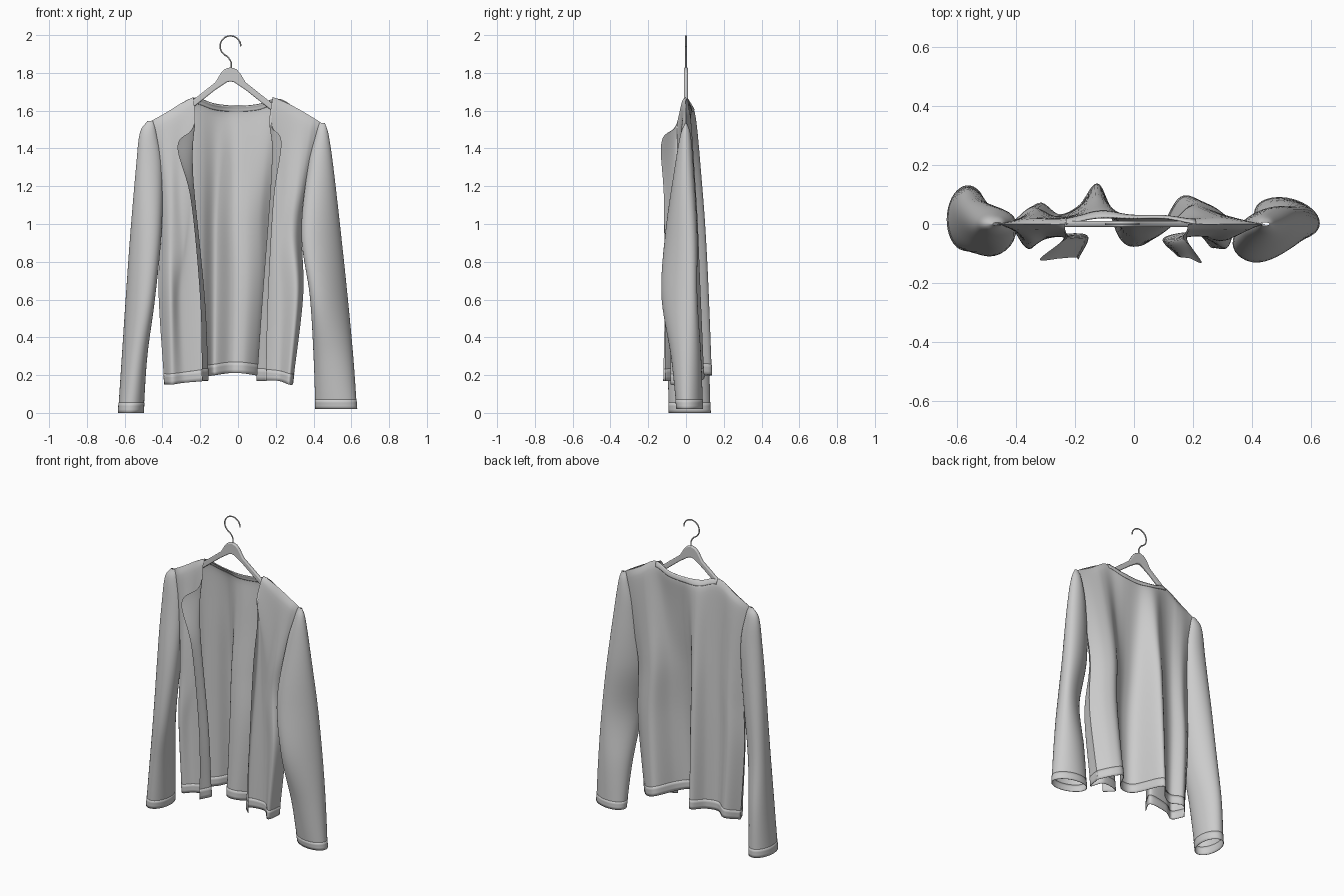
import bpy, bmesh, math
from mathutils import Vector

if "Cube" in bpy.data.objects:
    bpy.data.objects.remove(bpy.data.objects["Cube"], do_unlink=True)

UNIT = 0.01  # guide curves are written in hundredths

grey = bpy.data.materials.new("plain_grey")
grey.use_nodes = True
shade = (0.6, 0.6, 0.6, 1)
grey.diffuse_color = shade
grey.node_tree.nodes["Principled BSDF"].inputs["Base Color"].default_value = shade


def spline(points, t):
    """Smooth curve through the points, with t running from start to end."""
    pts = [Vector(p) for p in points]
    last = len(pts) - 1
    i = min(int(t * last), last - 1)
    f = t * last - i
    b, c = pts[i], pts[i + 1]
    a = pts[i - 1] if i > 0 else b * 2 - c
    d = pts[i + 2] if i + 2 <= last else c * 2 - b
    return b + (c - a) * (f / 2) + (a * 2 - b * 5 + c * 4 - d) * (f * f / 2) \
        + (b * 3 - a - c * 3 + d) * (f ** 3 / 2)


def finish(name, bm):
    mesh = bpy.data.meshes.new(name)
    bm.to_mesh(mesh)
    bm.free()
    mesh.materials.append(grey)
    obj = bpy.data.objects.new(name, mesh)
    bpy.context.scene.collection.objects.link(obj)
    return obj


def smooth(obj, angle=60):
    bpy.ops.object.select_all(action="DESELECT")
    obj.select_set(True)
    bpy.context.view_layer.objects.active = obj
    bpy.ops.object.shade_smooth_by_angle(angle=math.radians(angle))


def sheet(name, surface, across, down, u_range=(0, 1), t_range=(0, 1), thick=0):
    """Cloth grid sampled from surface(u, t); optional thickness for bands."""
    bm = bmesh.new()
    rows = []
    for j in range(down + 1):
        t = t_range[0] + (t_range[1] - t_range[0]) * j / down
        row = []
        for i in range(across + 1):
            u = u_range[0] + (u_range[1] - u_range[0]) * i / across
            row.append(bm.verts.new(surface(u, t) * UNIT))
        rows.append(row)
    for upper, lower in zip(rows, rows[1:]):
        for i in range(across):
            bm.faces.new((upper[i], lower[i], lower[i + 1], upper[i + 1]))
    bmesh.ops.remove_doubles(bm, verts=bm.verts, dist=0.0001)
    bmesh.ops.recalc_face_normals(bm, faces=bm.faces)
    obj = finish(name, bm)
    if thick:
        mod = obj.modifiers.new("thickness", "SOLIDIFY")
        mod.thickness = thick
        mod.offset = 0
    smooth(obj)


def with_hem(name, band_name, surface, across, down):
    sheet(name, surface, across, down)
    sheet(band_name, surface, across, 3, t_range=(0.97, 1), thick=0.003)


def shoulder_puff(edge, t):
    """Room for the hanger just below the shoulder line, fading at the side seam."""
    return 1.7 * min(1, 6 * edge) * (1 - math.exp(-70 * t))


# Side seams shared by the back and the front panels, tucked into the sleeves
side_right = [(-47, 0, 154), (-43, 0, 120), (-41.5, 0, 92), (-42, 0, 62), (-39, 0, 15)]
side_left = [(45, 0, 153), (38, 0, 120), (34, 0, 95), (34.5, 0, 62), (29, 1, 15)]

# Back panel: shoulders and neckline blend into a rippled hem (depth, rise)
neckline = [(0, 0), (0, 6), (0, 13), (2, 10), (2, 9), (2, 10), (0, 13), (0, 6), (0, 0)]
ripple = [(0, 0), (7, 2), (3, 3), (6, 4), (13, 5), (-5, 6), (-8, 6), (-3, 5), (8, 4), (7, 2), (0, 0)]


def back_surface(u, t):
    p = spline(side_right, t).lerp(spline(side_left, t), u)
    top, hem = spline(neckline, u), spline(ripple, u)
    p.y += top.x * (1 - t) + hem.x * t ** 0.7 + shoulder_puff(min(u, 1 - u), t) * (1 - t)
    p.z += top.y * (1 - t) + hem.y * t
    return p


with_hem("back_panel", "back_hem_band", back_surface, 72, 60)
sheet("neck_band", back_surface, 30, 4, u_range=(0.26, 0.74), t_range=(0, 0.022), thick=0.006)


# Front panels: guides run side seam, ridge, valley, inner fold, turned-back edge
def front_surface(guides):
    def surface(u, t):
        p = spline([spline(g, t) for g in guides], u)
        p.y -= shoulder_puff(u, t) * (1 - t)
        return p
    return surface


right_guides = [
    side_right,
    [(-38, 0, 159), (-36, -4, 120), (-36, -6, 90), (-36, -8, 62), (-35, -7, 15)],
    [(-30, 0, 164), (-30, -3, 120), (-29, -4, 90), (-30, -4, 62), (-28, -4, 16)],
    [(-24, 0, 167), (-23, -3, 152), (-24, -4, 139), (-23, -4, 113), (-18, -4, 60), (-16, -4, 17)],
    [(-24, 0, 167), (-24, -4, 151), (-32, -11, 141), (-25, -11, 113), (-20, -11, 60), (-19, -12, 17)],
]
left_guides = [
    side_left,
    [(37, 0, 158), (32, -4, 120), (29, -5, 95), (31, -8, 62), (27, -8, 15)],
    [(28, 0, 163), (25, -3, 120), (22, -3, 95), (22, -3, 62), (21, -3, 17)],
    [(19, 0, 167), (17, -3, 152), (18, -4, 141), (17, -4, 113), (13, -5, 60), (10, -5, 17)],
    [(19, 0, 167), (18, -4, 152), (23, -12, 143), (19, -11, 113), (16, -11, 60), (15, -11, 17)],
]
for side, guides in (("right", right_guides), ("left", left_guides)):
    with_hem(side + "_front_panel", side + "_front_hem_band", front_surface(guides), 40, 60)


# Sleeves: oval rings given by height, x range, y range and lean
def sleeve_surface(rings):
    def surface(u, t):
        z, x0, x1 = spline([r[:3] for r in rings], t)
        y0, y1, lean = spline([r[3:] for r in rings], t)
        a = u * math.tau
        return Vector(((x0 + x1) / 2 + (x1 - x0) / 2 * math.cos(a),
                       (y0 + y1) / 2 + (y1 - y0) / 2 * math.sin(a + lean), z))
    return surface


right_rings = [(154.5, -48, -45, -.5, .5, 0), (148, -52, -43, -3, 3, 0), (130, -54, -40, -5, 5, 0),
               (95, -57, -40.5, -9, 7, -.3), (60, -59.5, -44, -11, 9, -.4),
               (30, -61.5, -48, -10, 12, -.2), (0, -63.5, -50, -9, 13, .05)]
left_rings = [(153.5, 43, 46, -.5, .5, 0), (147, 41, 48, -3, 2.5, 0), (130, 37, 50.5, -6, 4, .2),
              (95, 33.5, 54.5, -11, 6, .5), (62, 38, 58, -13, 6, .6),
              (30, 40, 61, -8, 8, .1), (2, 41, 63, -5, 9, -.25)]
for side, rings in (("right", right_rings), ("left", left_rings)):
    with_hem(side + "_sleeve", side + "_cuff_band", sleeve_surface(rings), 36, 40)

# Hanger body: mirrored outline, thickened and rounded
MIDDLE = -4
upper = [(0, 183), (3, 182), (5, 180), (8, 175), (20, 165.5), (28, 159), (36, 153)]
lower = [(35, 151), (28, 155), (20, 161.5), (8, 171), (2, 175), (0, 175.5)]
half = upper + lower
outline = half + [(-x, z) for x, z in reversed(half) if x]
bm = bmesh.new()
face = bm.faces.new([bm.verts.new(((x + MIDDLE) * UNIT, 0.01, z * UNIT)) for x, z in outline])
front = bmesh.ops.extrude_face_region(bm, geom=[face])["geom"]
bmesh.ops.translate(bm, verts=[v for v in front if isinstance(v, bmesh.types.BMVert)],
                    vec=(0, -0.02, 0))
bmesh.ops.recalc_face_normals(bm, faces=bm.faces)
hanger = finish("hanger_body", bm)
bevel = hanger.modifiers.new("rounding", "BEVEL")
bevel.width = 0.006
bevel.segments = 3
smooth(hanger, 40)

# Hanger hook: bent wire
centre = Vector((MIDDLE, 0, 194.1))
path = [centre + 5.5 * Vector((math.cos(a), 0, math.sin(a)))
        for a in (math.radians(d) for d in range(0, 251, 10))]
path += [Vector((MIDDLE - 0.4, 0, 187.2)), Vector((MIDDLE + 0.4, 0, 185.5)), Vector((MIDDLE + 0.4, 0, 181))]
wire = bpy.data.curves.new("hanger_hook", "CURVE")
wire.dimensions = "3D"
wire.bevel_depth = 0.004
wire.bevel_resolution = 3
wire.use_fill_caps = True
strand = wire.splines.new("POLY")
strand.points.add(len(path) - 1)
for point, p in zip(strand.points, path):
    point.co = (*(p * UNIT), 1)
strand.use_smooth = True
wire.materials.append(grey)
bpy.context.scene.collection.objects.link(bpy.data.objects.new("hanger_hook", wire))
